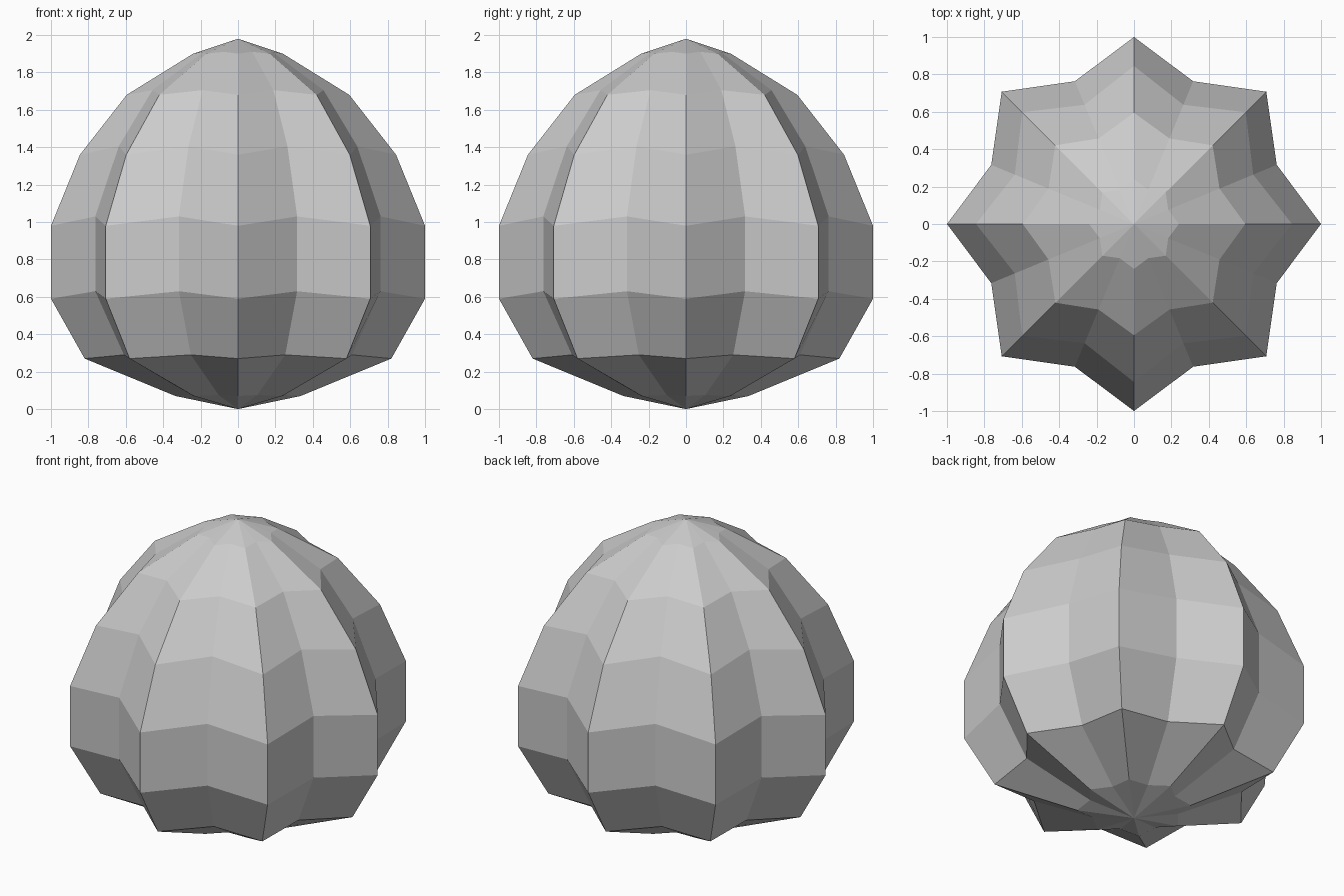
import bpy, bmesh
from math import sin, cos, pi

cube = bpy.data.objects.get("Cube")
if cube:
    bpy.data.objects.remove(cube, do_unlink=True)

RIBS = 8
BOTTOM_Z, TOP_Z = 0.0, 1.98
# Each ring: ridge radius, ridge height, groove radius, groove height
RINGS = [
    (0.335, 0.07, 0.27, 0.075),
    (0.82, 0.27, 0.66, 0.29),
    (1.0, 0.59, 0.826, 0.63),
    (1.0, 0.98, 0.826, 1.03),
    (0.845, 1.36, 0.69, 1.405),
    (0.595, 1.68, 0.495, 1.705),
    (0.24, 1.90, 0.198, 1.91),
]

# Plain grey surface
grey = bpy.data.materials.new("light_grey")
grey.use_nodes = True
colour = (0.6, 0.6, 0.6, 1.0)
grey.diffuse_color = colour
grey.node_tree.nodes["Principled BSDF"].inputs["Base Color"].default_value = colour

# Ribbed body: star-shaped rings bridged together and closed at both poles
bm = bmesh.new()
count = RIBS * 2
rings = []
for ridge_r, ridge_z, groove_r, groove_z in RINGS:
    ring = []
    for i in range(count):
        angle = pi * i / RIBS
        r, z = (groove_r, groove_z) if i % 2 else (ridge_r, ridge_z)
        ring.append(bm.verts.new((r * cos(angle), r * sin(angle), z)))
    rings.append(ring)

bottom = bm.verts.new((0, 0, BOTTOM_Z))
top = bm.verts.new((0, 0, TOP_Z))
for i in range(count):
    j = (i + 1) % count
    for low, high in zip(rings, rings[1:]):
        bm.faces.new((low[i], low[j], high[j], high[i]))
    bm.faces.new((bottom, rings[0][j], rings[0][i]))
    bm.faces.new((top, rings[-1][i], rings[-1][j]))
bmesh.ops.recalc_face_normals(bm, faces=bm.faces)

mesh = bpy.data.meshes.new("ribbed_body")
bm.to_mesh(mesh)
bm.free()
mesh.materials.append(grey)
body = bpy.data.objects.new("ribbed_body", mesh)
bpy.context.collection.objects.link(body)
